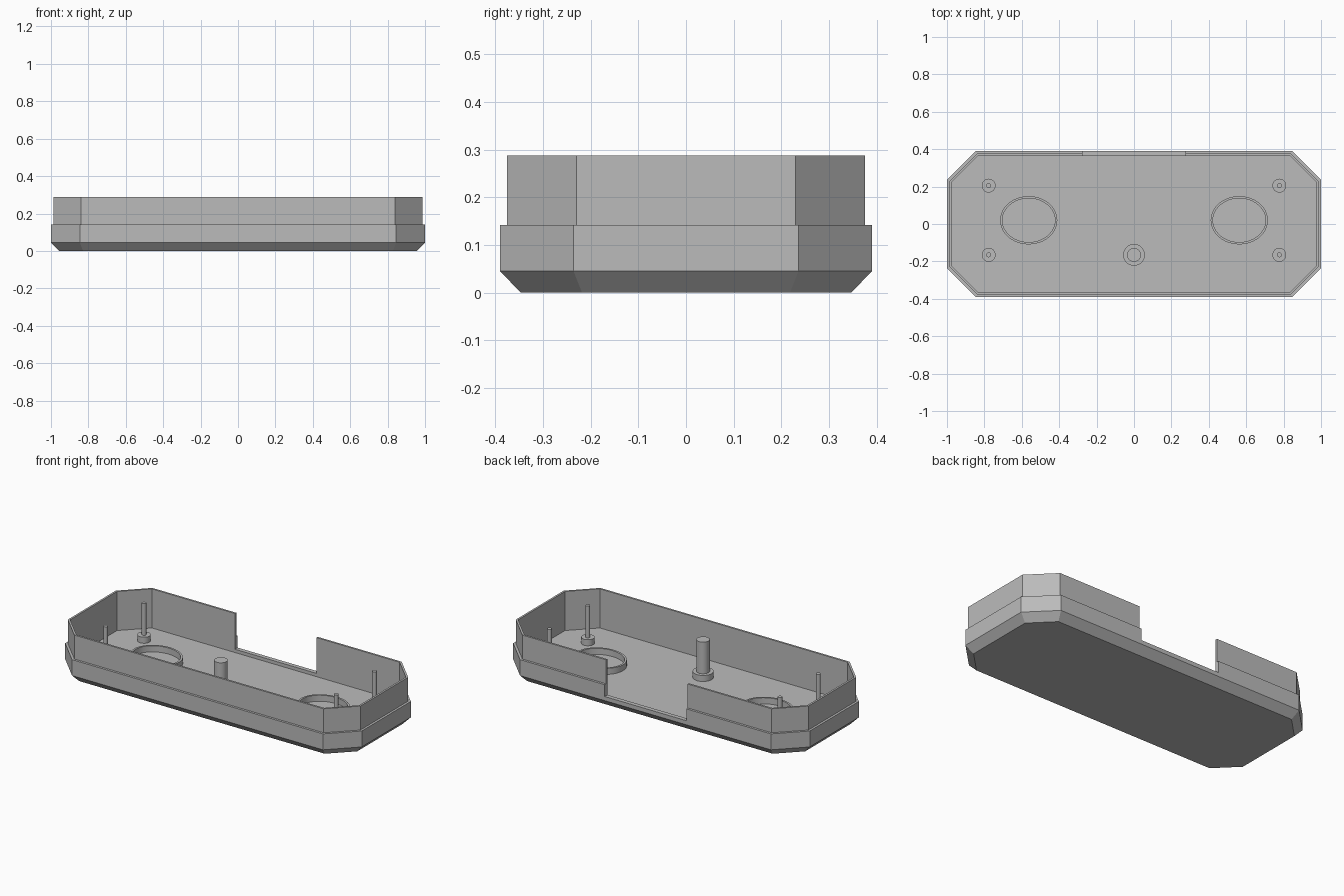
import bpy
import bmesh
import math

old = bpy.data.objects.get("Cube")
if old:
    bpy.data.objects.remove(old, do_unlink=True)

grey = bpy.data.materials.new("plain grey")
grey.use_nodes = True
colour = (0.5, 0.5, 0.5, 1)
grey.diffuse_color = colour
grey.node_tree.nodes["Principled BSDF"].inputs["Base Color"].default_value = colour

FLOOR, SEAT, PIN_TOP = 0.05, 0.087, 0.28


def make_object(name, bm):
    bmesh.ops.recalc_face_normals(bm, faces=bm.faces)
    mesh = bpy.data.meshes.new(name)
    bm.to_mesh(mesh)
    bm.free()
    mesh.materials.append(grey)
    obj = bpy.data.objects.new(name, mesh)
    bpy.context.collection.objects.link(obj)
    return obj


def loft(name, rings, cap_start=True, closed=False):
    """Skin a list of equal point rings; cap the ends or join them up."""
    bm = bmesh.new()
    loops = [[bm.verts.new(p) for p in ring] for ring in rings]
    pairs = list(zip(loops, loops[1:]))
    if closed:
        pairs.append((loops[-1], loops[0]))
    for a, b in pairs:
        n = len(a)
        for i in range(n):
            j = (i + 1) % n
            bm.faces.new((a[i], a[j], b[j], b[i]))
    if not closed:
        if cap_start:
            bm.faces.new(loops[0])
        bm.faces.new(loops[-1])
    return make_object(name, bm)


def octagon(inset, z):
    """Rectangle with cut corners, every side moved in by the same amount."""
    x, y = 1 - inset, 0.39 - inset
    cut = 0.154 - inset * (2 - math.sqrt(2))
    quarter = [(x, y - cut), (x - cut, y)]
    pts = quarter + [(-a, b) for a, b in quarter[::-1]]
    pts += [(-a, -b) for a, b in pts]
    return [(a, b, z) for a, b in pts]


def ellipse(cx, cy, rx, ry, z, n=48):
    angles = [math.tau * i / n for i in range(n)]
    return [(cx + rx * math.cos(t), cy + ry * math.sin(t), z) for t in angles]


def smooth(obj):
    bpy.ops.object.select_all(action="DESELECT")
    obj.select_set(True)
    bpy.context.view_layer.objects.active = obj
    bpy.ops.object.shade_smooth_by_angle(angle=math.radians(30))


# Tray: bevelled base, lower wall, recessed upper wall, hollow inside
tray = loft("tray", [octagon(i, z) for i, z in (
    (0.043, 0), (0, 0.045), (0, 0.142), (0.014, 0.142),
    (0.014, 0.288), (0.026, 0.288), (0.026, FLOOR))])

# Opening in the back wall
bm = bmesh.new()
bmesh.ops.create_cube(bm, size=1)
bmesh.ops.scale(bm, vec=(0.55, 0.2, 0.4), verts=bm.verts)
bmesh.ops.translate(bm, vec=(0, 0.4, 0.27), verts=bm.verts)
cutter = make_object("opening_cutter", bm)
cutter.hide_render = True
cut = tray.modifiers.new("back opening", "BOOLEAN")
cut.operation = "DIFFERENCE"
cut.solver = "EXACT"
cut.object = cutter
bpy.context.view_layer.objects.active = tray
bpy.ops.object.modifier_apply(modifier=cut.name)
bpy.data.objects.remove(cutter, do_unlink=True)


def stepped_post(name, x, y, base_r, pin_r):
    steps = ((base_r, FLOOR - 0.01), (base_r, SEAT), (pin_r, SEAT), (pin_r, PIN_TOP))
    smooth(loft(name, [ellipse(x, y, r, r, z, 32) for r, z in steps]))


# Corner pins and the thicker centre post
for side, sx in (("left", 1), ("right", -1)):
    for end, y in (("back", 0.205), ("front", -0.165)):
        stepped_post(f"{end}_{side}_pin", sx * 0.777, y, 0.037, 0.013)
    # Oval collar standing on the floor
    profile = ((0, FLOOR - 0.01), (0, SEAT), (0.012, SEAT), (0.012, FLOOR - 0.01))
    smooth(loft(f"{side}_oval_collar",
                [ellipse(sx * 0.563, 0.02, 0.153 - d, 0.129 - d, z) for d, z in profile],
                closed=True))
stepped_post("centre_post", 0, -0.165, 0.058, 0.037)
